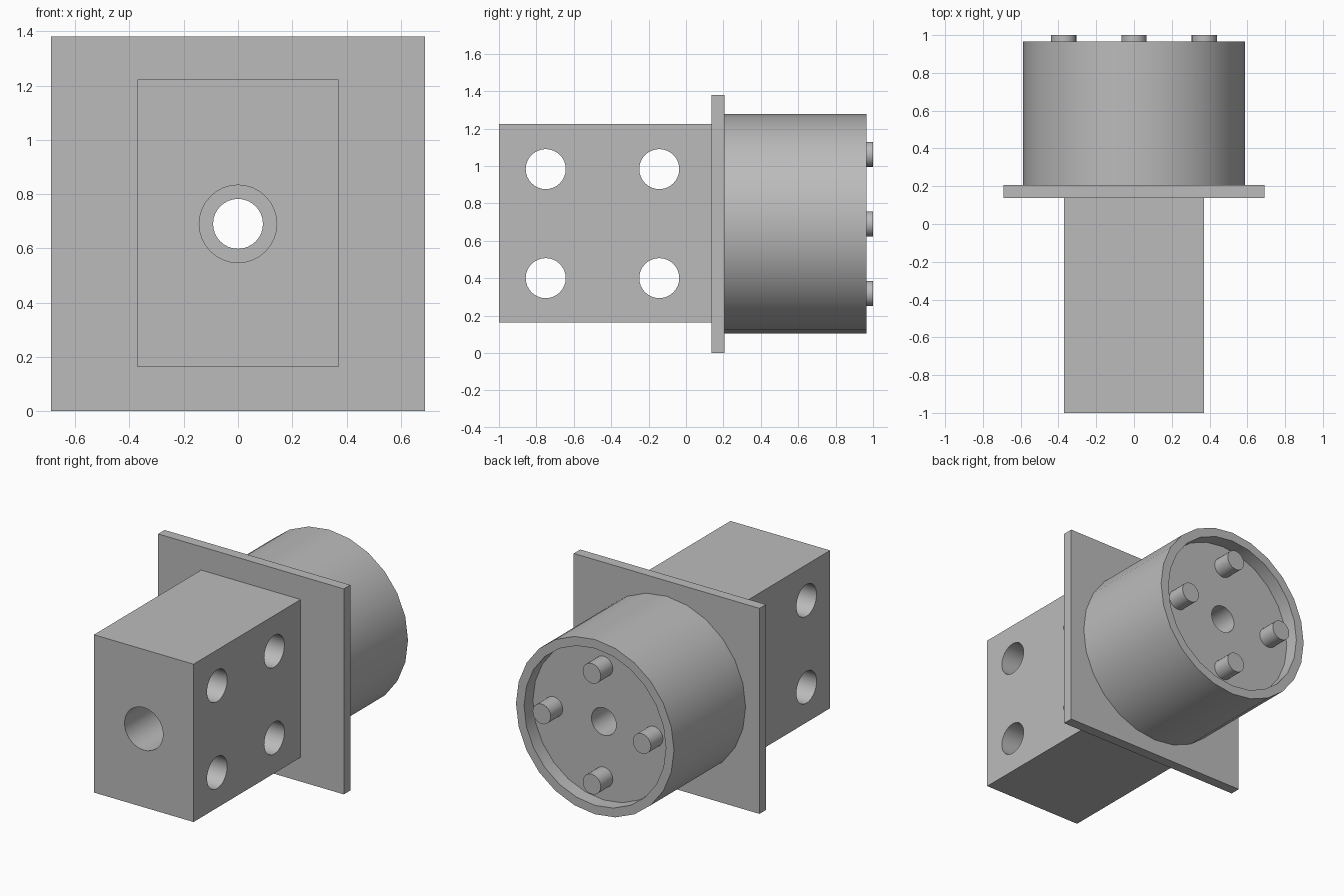
import bpy, math

if "Cube" in bpy.data.objects:
    bpy.data.objects.remove(bpy.data.objects["Cube"])

CZ = 0.69  # height of the main axis
grey = bpy.data.materials.new("light grey")
grey.diffuse_color = (0.5, 0.5, 0.5, 1)
grey.use_nodes = True
grey.node_tree.nodes["Principled BSDF"].inputs["Base Color"].default_value = grey.diffuse_color


def box(name, x, y0, y1, z0, z1):
    bpy.ops.mesh.primitive_cube_add(size=1, location=(0, (y0 + y1) / 2, (z0 + z1) / 2))
    o = bpy.context.object
    o.name = name
    o.scale = (2 * x, y1 - y0, z1 - z0)
    bpy.ops.object.transform_apply(location=False, rotation=False, scale=True)
    o.data.materials.append(grey)
    return o


def rod(name, r, y0, y1, x=0, z=CZ, sides=32):
    bpy.ops.mesh.primitive_cylinder_add(vertices=sides, radius=r, depth=y1 - y0,
                                        location=(x, (y0 + y1) / 2, z),
                                        rotation=(math.pi / 2, 0, 0))
    o = bpy.context.object
    o.name = name
    o.data.materials.append(grey)
    return o


def finish(o):
    bpy.ops.object.select_all(action='DESELECT')
    o.select_set(True)
    bpy.context.view_layer.objects.active = o
    bpy.ops.object.shade_smooth_by_angle(angle=math.radians(30))


def cut(o, cutters):
    bpy.context.view_layer.objects.active = o
    for c in cutters:
        m = o.modifiers.new("cut", 'BOOLEAN')
        m.operation = 'DIFFERENCE'
        m.solver = 'EXACT'
        m.object = c
        bpy.ops.object.modifier_apply(modifier=m.name)
        bpy.data.objects.remove(c)
    finish(o)


# Mounting block with wide axial bore and four cross holes
block = box("mounting_block", 0.37, -1, 0.137, 0.163, 1.223)
cutters = [rod("bore_cutter", 0.143, -1.1, 0.3)]
for y in (-0.75, -0.143):
    for z in (0.40, 0.983):
        bpy.ops.mesh.primitive_cylinder_add(vertices=32, radius=0.107, depth=2,
                                            location=(0, y, z), rotation=(0, math.pi / 2, 0))
        cutters.append(bpy.context.object)
cut(block, cutters)

# Square flange with narrow bore
flange = box("flange_plate", 0.69, 0.137, 0.206, 0, 1.38)
cut(flange, [rod("bore_cutter", 0.092, 0, 0.5)])

# Drum with recessed end and narrow bore
drum = rod("drum", 0.587, 0.206, 0.966, sides=24)
cut(drum, [rod("recess_cutter", 0.527, 0.872, 1.2, sides=24),
           rod("bore_cutter", 0.092, 0, 1.1)])

# Four drive pins standing in the recess
for i in range(4):
    a = i * math.pi / 2
    pin = rod("drive_pin", 0.067, 0.872, 1.0,
              x=0.372 * math.cos(a), z=CZ + 0.372 * math.sin(a), sides=24)
    finish(pin)
